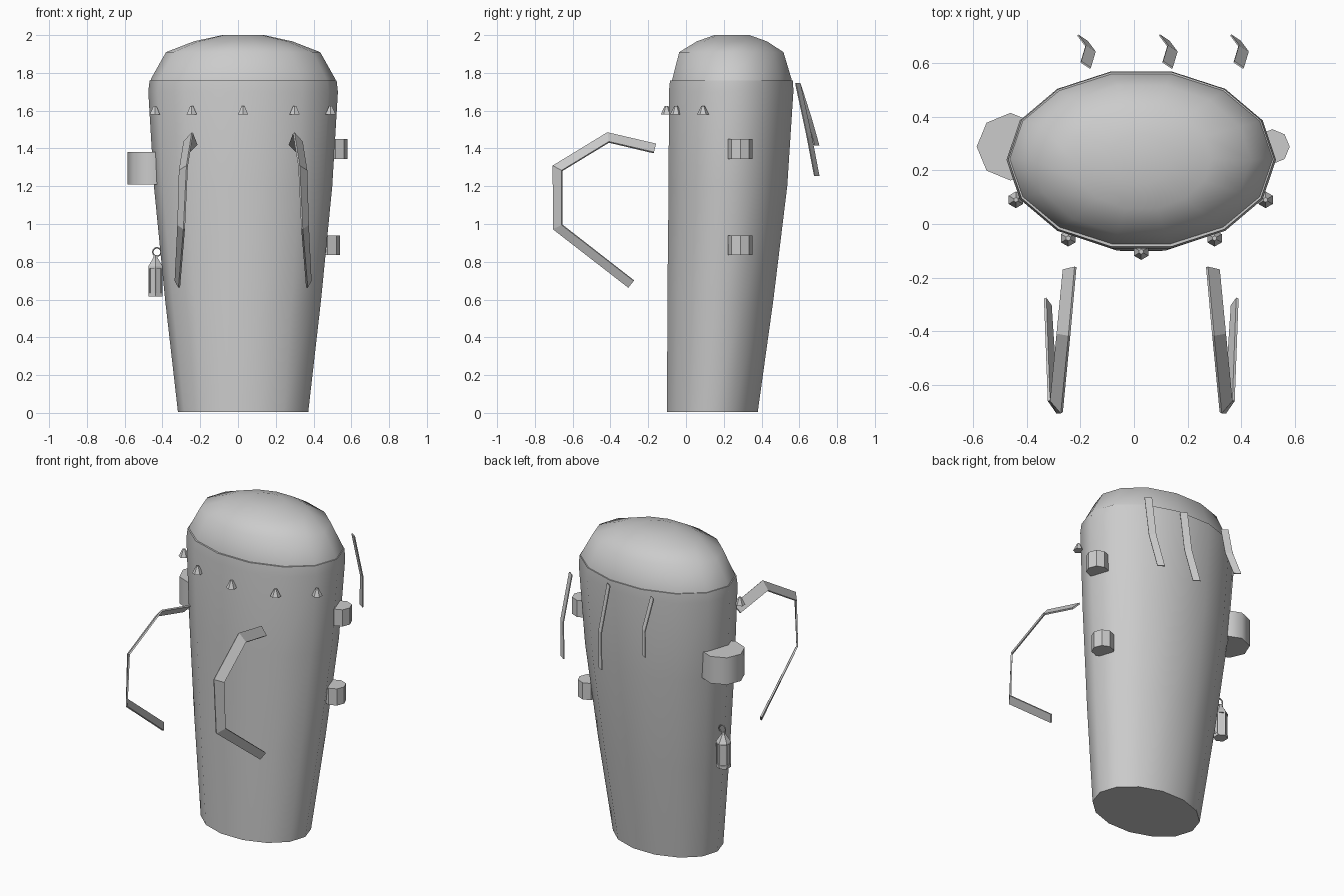
import bpy, bmesh, math
from mathutils import Vector

if "Cube" in bpy.data.objects:
    bpy.data.objects.remove(bpy.data.objects["Cube"], do_unlink=True)

GREY = bpy.data.materials.new("plain grey")
GREY.use_nodes = True
GREY.diffuse_color = (0.6, 0.6, 0.6, 1)
GREY.node_tree.nodes["Principled BSDF"].inputs["Base Color"].default_value = (0.6, 0.6, 0.6, 1)
MID = 0.027  # x of the bag's own centre plane


def finish(name, bm, angle=None):
    bmesh.ops.recalc_face_normals(bm, faces=bm.faces)
    mesh = bpy.data.meshes.new(name)
    bm.to_mesh(mesh)
    bm.free()
    mesh.materials.append(GREY)
    obj = bpy.data.objects.new(name, mesh)
    bpy.context.collection.objects.link(obj)
    if angle:
        bpy.ops.object.select_all(action="DESELECT")
        obj.select_set(True)
        bpy.context.view_layer.objects.active = obj
        bpy.ops.object.shade_smooth_by_angle(angle=math.radians(angle))
    return obj


def skin(bm, rings):
    """Closed skin over rings of points."""
    loops = [[bm.verts.new(p) for p in ring] for ring in rings]
    for a, b in zip(loops, loops[1:]):
        for i in range(len(a)):
            j = (i + 1) % len(a)
            bm.faces.new((a[i], a[j], b[j], b[i]))
    bm.faces.new(loops[0])
    bm.faces.new(loops[-1])


def loft(name, rows, sides, angle=None, turn=0.0):
    """Rows of (centre x, centre y, z, radius x, radius y)."""
    bm = bmesh.new()
    steps = [turn + math.tau * i / sides for i in range(sides)]
    skin(bm, [[(cx + rx * math.cos(t), cy + ry * math.sin(t), z) for t in steps]
              for cx, cy, z, rx, ry in rows])
    return finish(name, bm, angle)


def ribbon(name, path, widths, thickness):
    """Flat band: widths are half-width vectors at each path point."""
    bm = bmesh.new()
    rings = []
    pts = [Vector(p) for p in path]
    for i, p in enumerate(pts):
        along = pts[min(i + 1, len(pts) - 1)] - pts[max(i - 1, 0)]
        w = Vector(widths[i])
        n = along.cross(w).normalized() * thickness / 2
        rings.append([p + w + n, p + w - n, p - w - n, p - w + n])
    skin(bm, rings)
    return finish(name, bm)


# Tapered bag body and domed lid
loft("bag_body", [(MID, 0.14, 0.005, 0.345, 0.246), (MID, 0.182, 0.6, 0.413, 0.288),
                  (MID, 0.222, 1.2, 0.472, 0.322), (MID, 0.239, 1.7, 0.502, 0.338),
                  (MID, 0.241, 1.76, 0.495, 0.334)], 14, 40)
loft("bag_lid", [(MID, 0.242, 1.73, 0.498, 0.33), (MID, 0.243, 1.77, 0.487, 0.323),
                 (MID, 0.24, 1.91, 0.408, 0.283), (MID, 0.243, 1.967, 0.26, 0.19),
                 (MID, 0.243, 2.0, 0.11, 0.095)], 14, 70)

# Shoulder straps: offset from the centre plane, y, z, sideways lean
strap = [(0.267, -0.165, 1.4, 0.022), (0.29, -0.412, 1.458, 0.022), (0.316, -0.68, 1.295, 0.02),
         (0.328, -0.68, 0.985, 0.016), (0.348, -0.29, 0.682, 0.01)]
for side, label in ((1, "left"), (-1, "right")):
    path = [(MID + side * o, y, z) for o, y, z, lean in strap]
    widths = []
    for i, (o, y, z, lean) in enumerate(strap):
        # Mitre the band across each bend
        flat = [Vector((0, p[1], p[2])) for p in path]
        dirs = []
        if i > 0:
            dirs.append((flat[i] - flat[i - 1]).normalized())
        if i < len(flat) - 1:
            dirs.append((flat[i + 1] - flat[i]).normalized())
        d = sum(dirs, Vector()).normalized()
        scale = 0.023 / d.dot(dirs[0])
        widths.append((-side * lean, -d.z * scale, d.y * scale))
        if widths[-1][1] * (y + 0.3) + widths[-1][2] * (z - 1.08) < 0:
            widths[-1] = (-side * lean, d.z * scale, -d.y * scale)
    ribbon(label + "_shoulder_strap", path, widths, 0.01)

# Loose ribbons hanging behind
for i, (x, drop) in enumerate(((-0.18, 0.33), (0.125, 0.49), (0.39, 0.49))):
    path = [(x, 0.592, 1.745), (x + 0.018, 0.652, 1.745 - 0.57 * drop), (x - 0.012, 0.692, 1.745 - drop)]
    ribbon("back_ribbon_%d" % (i + 1), path, [(0.018, -0.012, 0)] * 3, 0.006)

# Row of small studs round the front
for i, (x, y) in enumerate(((-0.44, 0.09), (-0.245, -0.053), (MID, -0.103), (0.3, -0.053), (0.49, 0.09))):
    loft("stud_%d" % (i + 1), [(x, y, 1.58, 0.031, 0.031), (x, y, 1.625, 0.009, 0.009)], 6, turn=math.pi / 6)

# Side pouches
for name, x, low, high, r, angle in (("upper_left_pouch", 0.515, 1.345, 1.45, 0.065, None),
                                     ("lower_left_pouch", 0.475, 0.835, 0.94, 0.065, None),
                                     ("right_pouch", -0.46, 1.21, 1.38, 0.126, 50)):
    loft(name, [(x, 0.288, z, r, r) for z in (low, high)], 8, angle)

# Hanging lantern with a ring
LX, LY = -0.437, 0.25
loft("lantern", [(LX, LY, z, r, r) for z, r in
                 ((0.615, 0.042), (0.635, 0.042), (0.635, 0.035), (0.765, 0.035),
                  (0.765, 0.044), (0.775, 0.044), (0.82, 0.014), (0.835, 0.012))], 6, turn=math.pi / 6)
for i in range(6):
    t = math.pi / 6 + math.tau * i / 6
    px, py = LX + 0.037 * math.cos(t), LY + 0.037 * math.sin(t)
    loft("lantern_post_%d" % (i + 1), [(px, py, z, 0.006, 0.006) for z in (0.625, 0.77)], 4)
bpy.ops.mesh.primitive_torus_add(location=(LX + 0.008, LY, 0.852), rotation=(math.pi / 2, 0, 0),
                                 major_radius=0.022, minor_radius=0.004,
                                 major_segments=14, minor_segments=6)
ring = bpy.context.object
ring.name = "lantern_ring"
ring.data.materials.append(GREY)
